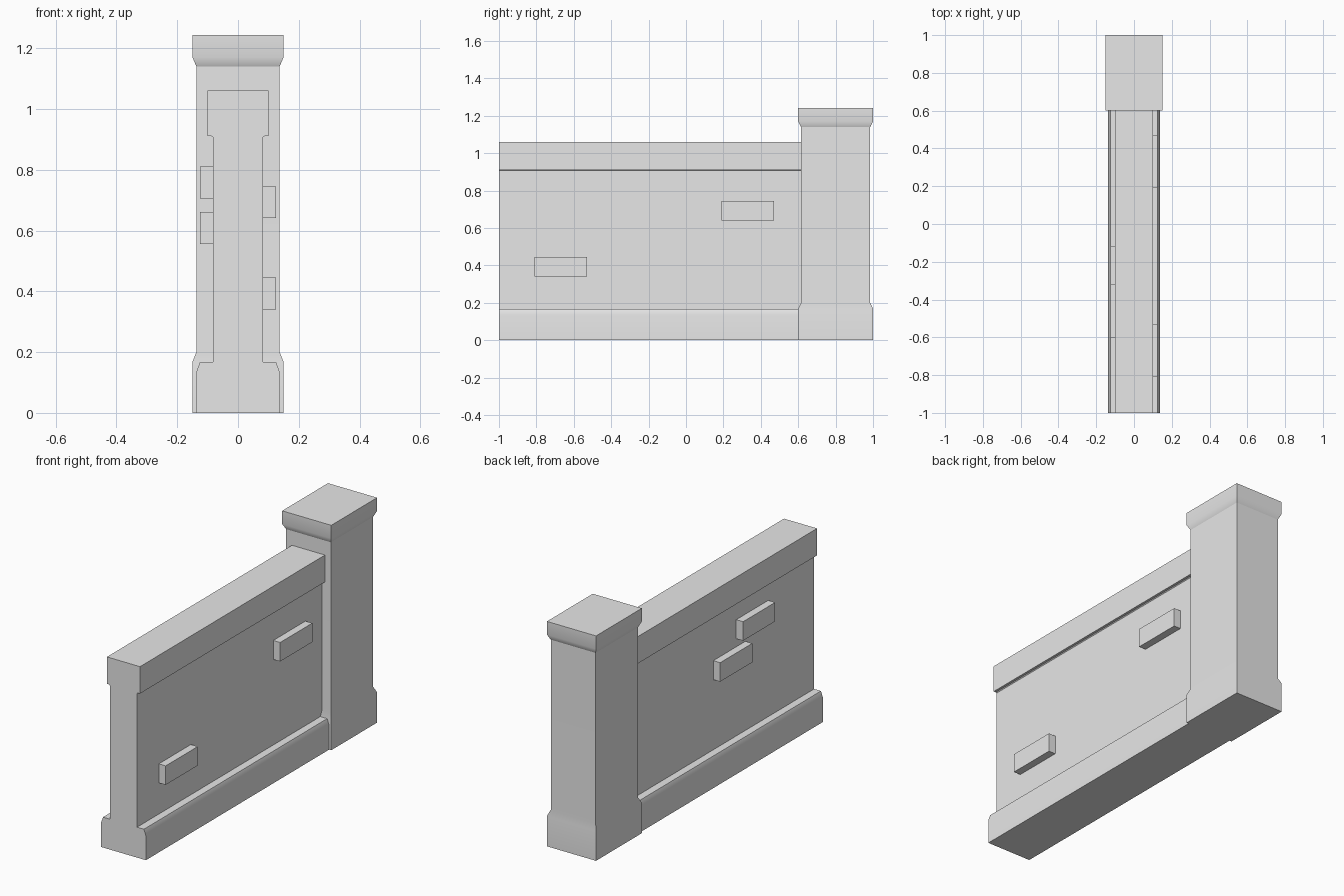
import bpy, bmesh, math
from mathutils import Vector

if "Cube" in bpy.data.objects:
    bpy.data.objects.remove(bpy.data.objects["Cube"], do_unlink=True)

# Single stone colour
stone = bpy.data.materials.new("grey_stone")
stone.use_nodes = True
stone.diffuse_color = (0.8, 0.8, 0.8, 1)
stone.node_tree.nodes["Principled BSDF"].inputs["Base Color"].default_value = (0.8, 0.8, 0.8, 1)


def finish(name, bm):
    """Turn a bmesh into a shaded object whose large faces stay flat."""
    bmesh.ops.recalc_face_normals(bm, faces=bm.faces)
    mesh = bpy.data.meshes.new(name)
    bm.to_mesh(mesh)
    bm.free()
    mesh.materials.append(stone)
    obj = bpy.data.objects.new(name, mesh)
    bpy.context.collection.objects.link(obj)
    bpy.ops.object.select_all(action='DESELECT')
    obj.select_set(True)
    bpy.context.view_layer.objects.active = obj
    bpy.ops.object.shade_smooth_by_angle(angle=math.radians(30))
    mod = obj.modifiers.new("weighted_normals", 'WEIGHTED_NORMAL')
    mod.keep_sharp = True
    return obj


def extrude_profile(name, half, y0, y1):
    """Mirror a half profile of (x, z) points and sweep it along y."""
    bm = bmesh.new()
    outline = half + [(-x, z) for x, z in reversed(half)]
    face = bm.faces.new([bm.verts.new((x, y0, z)) for x, z in outline])
    swept = bmesh.ops.extrude_face_region(bm, geom=[face])["geom"]
    moved = [g for g in swept if isinstance(g, bmesh.types.BMVert)]
    bmesh.ops.translate(bm, verts=moved, vec=Vector((0, y1 - y0, 0)))
    return finish(name, bm)


def stacked_rings(name, rings, centre_y):
    """Join rectangular rings (half x, half y, z) into a closed block."""
    bm = bmesh.new()
    loops = [[bm.verts.new((sx * hx, centre_y + sy * hy, z))
              for sx, sy in ((-1, -1), (1, -1), (1, 1), (-1, 1))]
             for hx, hy, z in rings]
    for low, high in zip(loops, loops[1:]):
        for i in range(4):
            j = (i + 1) % 4
            bm.faces.new((low[i], low[j], high[j], high[i]))
    bm.faces.new(loops[0])
    bm.faces.new(loops[-1])
    return finish(name, bm)


# Wall: chamfered plinth, recessed panel and coping in one section
extrude_profile("wall", [
    (0.137, 0), (0.137, 0.135), (0.125, 0.168), (0.083, 0.168),
    (0.083, 0.907), (0.088, 0.911), (0.101, 0.911), (0.101, 1.06)], -1.0, 0.64)

# Pillar: flared foot and shaft, with a separate flared cap
stacked_rings("pillar", [
    (0.15, 0.20, 0), (0.15, 0.20, 0.168),
    (0.137, 0.185, 0.20), (0.137, 0.185, 1.15)], 0.8)
stacked_rings("pillar_cap", [
    (0.137, 0.185, 1.14), (0.15, 0.20, 1.17), (0.15, 0.20, 1.243)], 0.8)

# Raised bricks: side, centre y, centre z
bricks = [("left", 1, 0.33, 0.693), ("left", 1, -0.67, 0.393),
          ("right", -1, -0.46, 0.758), ("right", -1, -0.26, 0.608)]
for number, (side, sign, y, z) in enumerate(bricks, 1):
    bm = bmesh.new()
    bmesh.ops.create_cube(bm, size=1)
    bmesh.ops.scale(bm, verts=bm.verts, vec=(0.065, 0.28, 0.105))
    bmesh.ops.translate(bm, verts=bm.verts, vec=(sign * 0.0925, y, z))
    finish(f"{side}_brick_{number}", bm)
